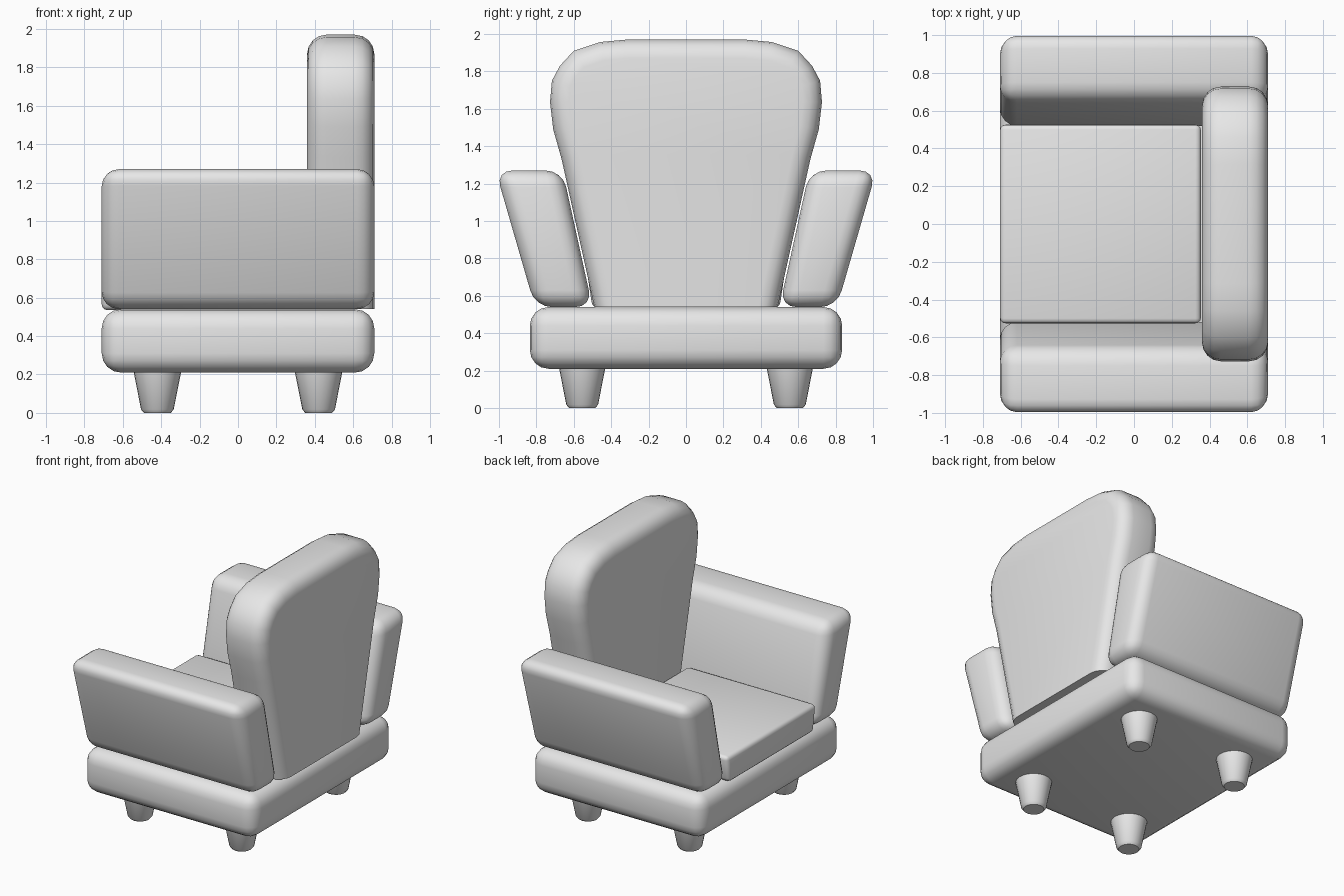
import bpy, bmesh, math

if "Cube" in bpy.data.objects:
    bpy.data.objects.remove(bpy.data.objects["Cube"])

fabric = bpy.data.materials.new("grey_fabric")
fabric.diffuse_color = (0.8, 0.8, 0.8, 1)
fabric.use_nodes = True
fabric.node_tree.nodes["Principled BSDF"].inputs["Base Color"].default_value = fabric.diffuse_color


def finish(name, bm, bevel=0.0, segments=4, limit='ANGLE'):
    """Turn a bmesh into a smooth shaded object with rounded edges."""
    bmesh.ops.recalc_face_normals(bm, faces=bm.faces)
    mesh = bpy.data.meshes.new(name)
    bm.to_mesh(mesh)
    bm.free()
    mesh.materials.append(fabric)
    ob = bpy.data.objects.new(name, mesh)
    bpy.context.collection.objects.link(ob)
    bpy.ops.object.select_all(action='DESELECT')
    ob.select_set(True)
    bpy.context.view_layer.objects.active = ob
    if bevel:
        mod = ob.modifiers.new("rounded_edges", 'BEVEL')
        mod.width = bevel
        mod.segments = segments
        mod.limit_method = limit
        mod.use_clamp_overlap = False
        bpy.ops.object.modifier_apply(modifier=mod.name)
    bpy.ops.object.shade_smooth_by_angle(angle=math.radians(40))
    return ob


def prism(profile, x0, x1):
    """Extrude a (y, z) profile along x."""
    bm = bmesh.new()
    start = bm.faces.new([bm.verts.new((x0, y, z)) for y, z in profile])
    ext = bmesh.ops.extrude_face_region(bm, geom=[start], use_keep_orig=True)
    for v in ext["geom"]:
        if isinstance(v, bmesh.types.BMVert):
            v.co.x = x1
    return bm


def mirrored(half):
    """Close a right half profile with its left half."""
    return half + [(-y, z) for y, z in reversed(half)]


# Base block
finish("base", prism(mirrored([(0.835, 0.21), (0.835, 0.54)]), -0.71, 0.71), 0.1)

# Seat cushion, slightly narrower below to fit between the arms
finish("seat_cushion", prism(mirrored([(0.50, 0.535), (0.53, 0.735)]), -0.71, 0.355), 0.03, 3)

# Outward leaning arms
for side, name in ((1, "arm_left"), (-1, "arm_right")):
    arm = [(0.50, 0.54), (0.807, 0.54), (1.018, 1.27), (0.66, 1.27)]
    finish(name, prism([(side * y, z) for y, z in arm], -0.71, 0.71), 0.09)

# Flared backrest, rounded along its outline but square where it meets the base
outline = [(0.49, 0.54), (0.665, 1.33), (0.71, 1.49), (0.727, 1.636), (0.717, 1.75),
           (0.674, 1.83), (0.60, 1.91), (0.46, 1.957), (0.315, 1.97)]
bm = prism(mirrored(outline), 0.36, 0.71)
weight = bm.edges.layers.float.new("bevel_weight_edge")
for e in bm.edges:
    a, b = (v.co for v in e.verts)
    along_x = abs(a.x - b.x) > 0.01
    at_bottom = max(a.z, b.z) < 0.55
    e[weight] = 0.0 if along_x or at_bottom else 1.0
finish("backrest", bm, 0.1, 4, 'WEIGHT')

# Tapered feet with a chamfered tip
rings = [(0.07, 0.0), (0.085, 0.018), (0.125, 0.22)]
for i, (sx, sy) in enumerate(((-1, -1), (-1, 1), (1, -1), (1, 1))):
    bm = bmesh.new()
    n = 24
    loops = [[bm.verts.new((sx * 0.42 + r * math.cos(2 * math.pi * k / n),
                            sy * 0.555 + r * math.sin(2 * math.pi * k / n), z))
              for k in range(n)] for r, z in rings]
    for low, high in zip(loops, loops[1:]):
        for k in range(n):
            j = (k + 1) % n
            bm.faces.new((low[k], low[j], high[j], high[k]))
    bm.faces.new(loops[0])
    bm.faces.new(loops[-1])
    finish("foot_%d" % (i + 1), bm)
